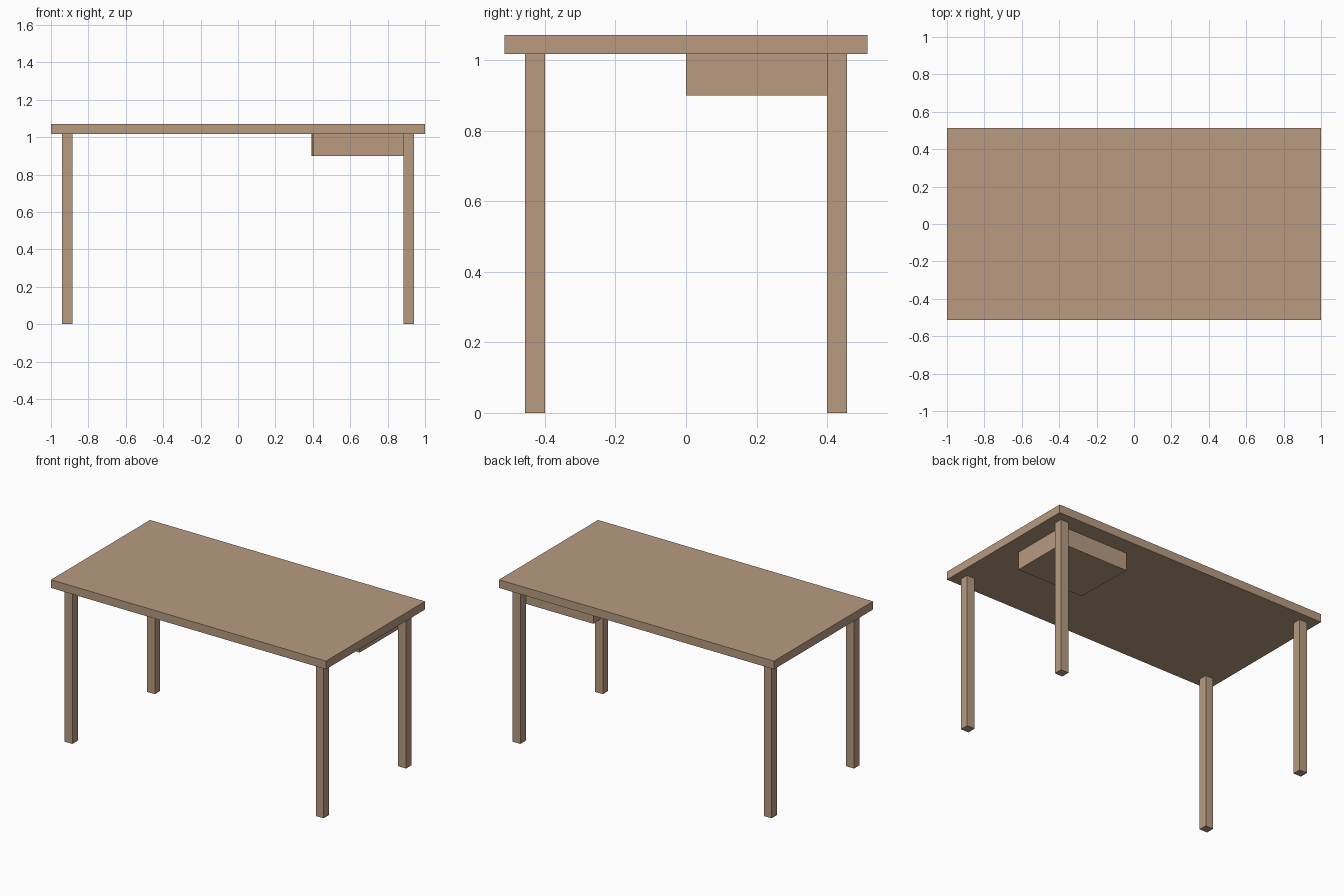
import bpy

if "Cube" in bpy.data.objects:
    bpy.data.objects.remove(bpy.data.objects["Cube"])

wood = bpy.data.materials.new("wood")
wood.diffuse_color = (0.48, 0.33, 0.22, 1)
wood.use_nodes = True
wood.node_tree.nodes["Principled BSDF"].inputs["Base Color"].default_value = wood.diffuse_color


def box(name, x, y, z):
    """Box spanning the given (min, max) range on each axis."""
    bpy.ops.mesh.primitive_cube_add(size=1)
    ob = bpy.context.object
    ob.name = name
    spans = (x, y, z)
    for v in ob.data.vertices:
        v.co = [lo if c < 0 else hi for c, (lo, hi) in zip(v.co, spans)]
    ob.data.materials.append(wood)
    return ob


TOP_UNDER = 1.017

# Table top
box("table_top", (-1, 1), (-0.514, 0.514), (TOP_UNDER, 1.071))

# Four square legs
for side, sx in (("left", -1), ("right", 1)):
    for end, sy in (("front", -1), ("back", 1)):
        box(f"{end}_{side}_leg",
            sorted((sx * 0.885, sx * 0.942)),
            sorted((sy * 0.4, sy * 0.456)),
            (0, TOP_UNDER))

# Drawer box hung under the back right corner, its left side slightly skewed
drawer = box("drawer", (0.393, 0.885), (0, 0.4), (0.90, TOP_UNDER))
for v in drawer.data.vertices:
    if v.co.x < 0.5 and v.co.y < 0.2:
        v.co.x = 0.401
